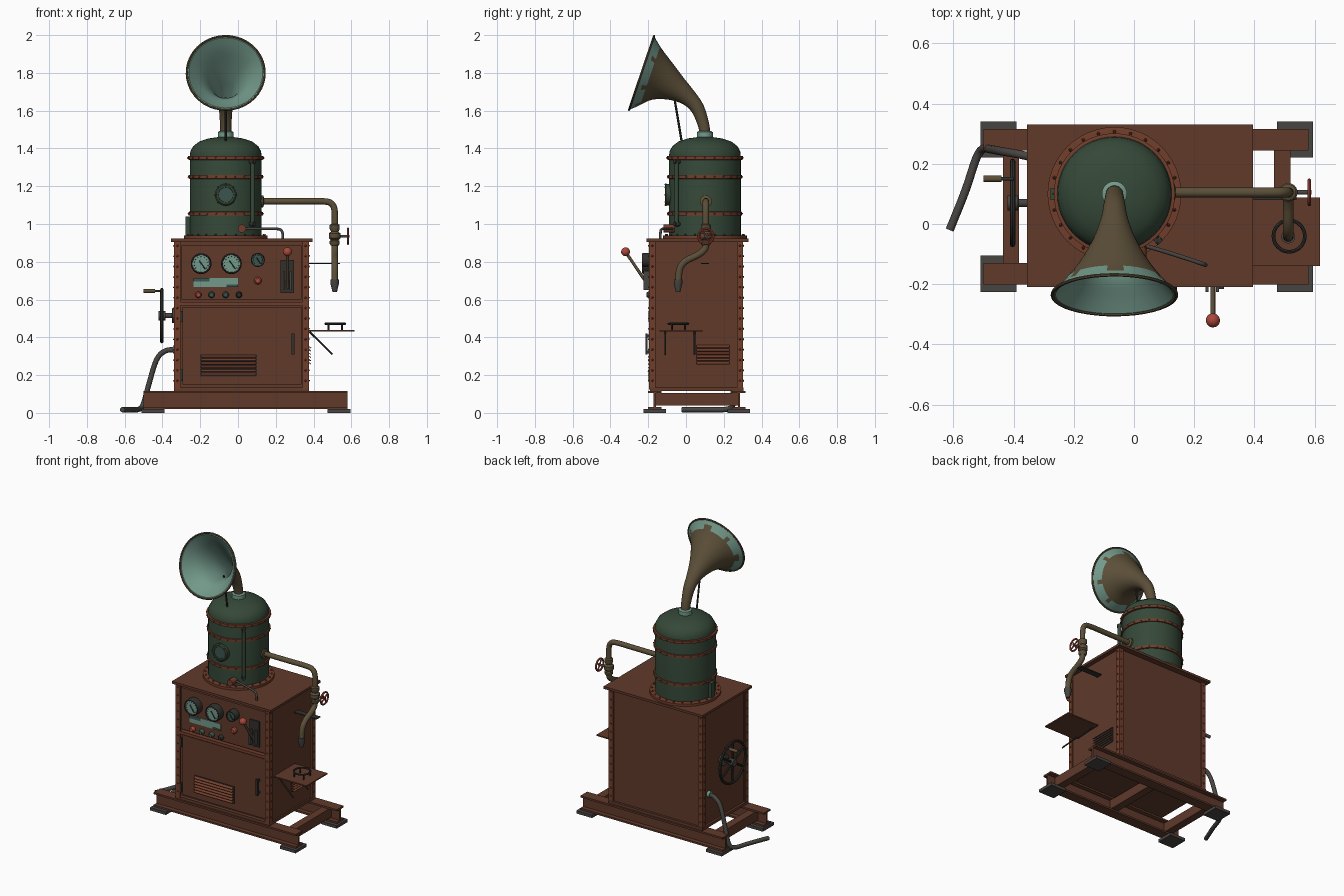
import bpy, bmesh, math
from mathutils import Vector, Matrix

if "Cube" in bpy.data.objects:
    bpy.data.objects.remove(bpy.data.objects["Cube"])
made = []


def material(name, code):
    lin = [(int(code[i:i + 2], 16) / 255) ** 2.2 for i in (0, 2, 4)] + [1]
    m = bpy.data.materials.new(name)
    m.use_nodes = True
    m.diffuse_color = lin
    m.node_tree.nodes["Principled BSDF"].inputs["Base Color"].default_value = lin
    return m


RUST = material("rust brown", "603C2E")
BAND = material("red rust", "70402F")
GREEN = material("tank green", "384A3B")
BRASS = material("aged brass", "5C503B")
TEAL = material("pale patina", "73988A")
RED = material("faded red", "A84A3E")
IRON = material("dark iron", "343330")
STEEL = material("grey steel", "494643")
MOSS = material("dark patina", "3F5650")


def finish(name, bm, *mats):
    bmesh.ops.recalc_face_normals(bm, faces=bm.faces)
    me = bpy.data.meshes.new(name)
    bm.to_mesh(me)
    bm.free()
    for m in mats:
        me.materials.append(m)
    ob = bpy.data.objects.new(name, me)
    bpy.context.collection.objects.link(ob)
    made.append(ob)
    return ob


def boxes(name, mat, *spans):
    """Each span is x0, x1, y0, y1, z0, z1."""
    bm = bmesh.new()
    for a, b, c, d, e, f in spans:
        place = Matrix.Translation(((a + b) / 2, (c + d) / 2, (e + f) / 2))
        bmesh.ops.create_cube(bm, size=1, matrix=place @ Matrix.Diagonal((b - a, d - c, f - e, 1)))
    return finish(name, bm, mat)


def loft(name, rings, mats, loop=False, rule=None):
    bm = bmesh.new()
    vs = [[bm.verts.new(p) for p in r] for r in rings]
    n = len(vs[0])
    for i in range(len(vs) if loop else len(vs) - 1):
        a, b = vs[i], vs[(i + 1) % len(vs)]
        for j in range(n):
            k = (j + 1) % n
            f = bm.faces.new((a[j], a[k], b[k], b[j]))
            f.material_index = rule(i, j) if rule else 0
    if not loop:
        bm.faces.new(vs[0])
        bm.faces.new(vs[-1])
    return finish(name, bm, *mats)


def ring(c, axis, side, r, n):
    up = axis.cross(side)
    turns = [2 * math.pi * j / n for j in range(n)]
    return [c + r * (math.cos(t) * side + math.sin(t) * up) for t in turns]


def lathe(name, mat, base, axis, profile, n=32, loop=False):
    """Profile is (radius, distance along axis)."""
    axis = Vector(axis).normalized()
    side = axis.orthogonal().normalized()
    return loft(name, [ring(Vector(base) + axis * h, axis, side, r, n) for r, h in profile], [mat], loop)


def rod(name, mat, a, b, r, n=12):
    d = Vector(b) - Vector(a)
    return lathe(name, mat, a, d, [(r, 0), (r, d.length)], n)


def hoop(name, mat, base, axis, big, small):
    turns = [math.pi * k / 4 for k in range(8)]
    return lathe(name, mat, base, axis, [(big + small * math.cos(t), small * math.sin(t)) for t in turns], 40, True)


def smooth_path(pts, steps=4):
    """Passes a soft curve through the points, which may carry a radius as a fourth value."""
    pts = [Vector(p) for p in pts]
    ext = [2 * pts[0] - pts[1]] + pts + [2 * pts[-1] - pts[-2]]
    out = []
    for a, b, c, d in zip(ext, ext[1:], ext[2:], ext[3:]):
        for s in range(steps):
            t = s / steps
            out.append(b + (c - a) * t / 2 + (2 * a - 5 * b + 4 * c - d) * t * t / 2
                       + (3 * b - a - 3 * c + d) * t ** 3 / 2)
    return out + [pts[-1]]


def sweep_rings(pts, n=16):
    path = [Vector(p[:3]) for p in pts]
    rings, side = [], None
    for i, c in enumerate(path):
        t = (path[min(i + 1, len(path) - 1)] - path[max(i - 1, 0)]).normalized()
        side = t.orthogonal() if side is None else side - t * side.dot(t)
        side.normalize()
        rings.append(ring(c, t, side, pts[i][3], n))
    return rings


def tube(name, mat, pts, r):
    return loft(name, sweep_rings(smooth_path([(*p, r) for p in pts]), 14), [mat])


def rivets(name, mat, spots, r=0.006):
    bm = bmesh.new()
    for p in spots:
        bmesh.ops.create_icosphere(bm, subdivisions=1, radius=r, matrix=Matrix.Translation(p))
    return finish(name, bm, mat)


def around(r, z, count):
    return [(TX + r * math.cos(2 * math.pi * k / count), TY + r * math.sin(2 * math.pi * k / count), z)
            for k in range(count)]


TX, TY = -0.065, 0.10

# Base frame: two I-beams, cross members and feet
for label, y in (("front", -0.165), ("back", 0.28)):
    boxes(label + "_base_beam", RUST, (-0.5, 0.58, y - 0.036, y + 0.036, 0.105, 0.117),
          (-0.5, 0.58, y - 0.036, y + 0.036, 0.02, 0.032), (-0.5, 0.58, y - 0.006, y + 0.006, 0.03, 0.11))
    for end, x in (("right", -0.45), ("left", 0.535)):
        boxes(f"{label}_{end}_foot", STEEL, (x - 0.06, x + 0.06, y - 0.06, y + 0.06, 0, 0.02))
for x in (-0.408, 0.04, 0.492):
    boxes("cross_beam", RUST, (x - 0.027, x + 0.027, -0.16, 0.275, 0.04, 0.105))

# Cabinet shell, corner posts and top
boxes("cabinet_body", RUST, (-0.325, 0.365, -0.165, 0.29, 0.125, 0.91))
boxes("cabinet_sill", RUST, (-0.34, 0.375, -0.19, 0.305, 0.117, 0.135))
boxes("cabinet_top", RUST, (-0.355, 0.395, -0.21, 0.33, 0.906, 0.922))
for x, sx in ((-0.338, 1), (0.375, -1)):
    for y, sy in ((-0.195, 1), (0.303, -1)):
        xs, ys = sorted((x, x + sx * 0.033)), sorted((y, y + sy * 0.033))
        xt, yt = sorted((x, x + sx * 0.008)), sorted((y, y + sy * 0.008))
        boxes("corner_post", BAND, (*xs, *yt, 0.125, 0.906), (*xt, *ys, 0.125, 0.906))
        heights = [0.17 + 0.055 * k for k in range(14)]
        rivets("post_rivets", BAND, [(x + sx * 0.017, y, z) for z in heights] + [(x, y + sy * 0.017, z) for z in heights])
boxes("control_panel", RUST, (-0.3, 0.337, -0.185, -0.16, 0.6, 0.885))
boxes("panel_divider", BAND, (-0.305, 0.342, -0.195, -0.16, 0.568, 0.588))
boxes("door", RUST, (-0.295, 0.335, -0.183, -0.16, 0.15, 0.56))
boxes("door_hinges", IRON, (-0.306, -0.292, -0.198, -0.18, 0.17, 0.23), (-0.306, -0.292, -0.198, -0.18, 0.48, 0.54))
boxes("door_handle", IRON, (0.282, 0.298, -0.215, -0.203, 0.31, 0.42),
      (0.284, 0.296, -0.205, -0.18, 0.315, 0.33), (0.284, 0.296, -0.205, -0.18, 0.4, 0.415))


def louvres(name, count, slat):
    bm = bmesh.new()
    for k in range(count):
        place, size, tilt = slat(k)
        bmesh.ops.create_cube(bm, size=1, matrix=Matrix.Translation(place) @ tilt @ Matrix.Diagonal((*size, 1)))
    finish(name, bm, BAND)


boxes("door_vent_back", IRON, (-0.2, 0.1, -0.188, -0.18, 0.192, 0.31))
louvres("door_louvres", 6, lambda k: ((-0.05, -0.193, 0.205 + 0.019 * k), (0.29, 0.02, 0.005),
                                      Matrix.Rotation(0.6, 4, 'X')))
boxes("side_vent_back", IRON, (0.36, 0.37, 0.055, 0.23, 0.255, 0.355))
louvres("side_louvres", 6, lambda k: ((0.377, 0.142, 0.265 + 0.017 * k), (0.024, 0.175, 0.004),
                                      Matrix.Rotation(0.6, 4, 'Y')))

# Gauges, plate, knobs and buttons on the panel
for x, z, r in ((-0.195, 0.79, 0.055), (-0.035, 0.79, 0.055), (0.105, 0.81, 0.037)):
    lathe("gauge_case", IRON, (x, -0.18, z), (0, -1, 0),
          [(r, 0), (r, 0.045), (r * 0.93, 0.053), (r * 0.84, 0.053), (r * 0.82, 0.043)])
    lathe("gauge_face", TEAL if r > 0.04 else MOSS, (x, -0.22, z), (0, -1, 0), [(r * 0.83, 0), (r * 0.83, 0.006)])
    rod("gauge_needle", IRON, (x - r * 0.2, -0.228, z + r * 0.3), (x + r * 0.4, -0.228, z - r * 0.55), 0.003, 6)
    dirs = [math.radians(a) for a in range(-40, 221, 26)]
    rivets("gauge_marks", IRON, [(x + r * 0.68 * math.cos(a), -0.226, z + r * 0.68 * math.sin(a)) for a in dirs], 0.003)
boxes("name_plate", TEAL, (-0.235, 0, -0.191, -0.18, 0.667, 0.715))
boxes("name_plate_tarnish", MOSS, (-0.235, -0.15, -0.193, -0.18, 0.695, 0.715), (-0.06, 0, -0.193, -0.18, 0.667, 0.68))
for x, mat in ((-0.21, RED), (-0.14, MOSS), (-0.065, MOSS), (0.005, IRON)):
    lathe("panel_knob", mat, (x, -0.18, 0.625), (0, -1, 0), [(0.017, 0), (0.017, 0.02), (0.011, 0.03)], 20)
lathe("stop_button", RED, (0.105, -0.18, 0.70), (0, -1, 0), [(0.02, 0), (0.02, 0.02), (0.012, 0.03)], 20)

# Lever with ball grip
boxes("lever_plate", IRON, (0.225, 0.296, -0.194, -0.18, 0.635, 0.81))
boxes("lever_guides", STEEL, (0.237, 0.247, -0.225, -0.19, 0.65, 0.75), (0.273, 0.283, -0.225, -0.19, 0.65, 0.75))
rod("lever_arm", BRASS, (0.262, -0.19, 0.66), (0.262, -0.315, 0.845), 0.008)
rivets("lever_ball", RED, [(0.262, -0.32, 0.853)], 0.023)
ball = bmesh.new()
bmesh.ops.create_uvsphere(ball, u_segments=20, v_segments=12, radius=0.0235, matrix=Matrix.Translation((0.262, -0.32, 0.853)))
finish("lever_grip", ball, RED)

# Tank with bands and porthole
lathe("tank", GREEN, (TX, TY, 0), (0, 0, 1), [(0.19, 0.92), (0.19, 1.36), (0.187, 1.385), (0.172, 1.412),
                                             (0.14, 1.437), (0.09, 1.453), (0.04, 1.46)], 48)
lathe("tank_flange", BAND, (TX, TY, 0.92), (0, 0, 1), [(0.222, 0), (0.222, 0.018), (0.19, 0.02)], 48)
rivets("flange_rivets", BAND, around(0.207, 0.942, 24))
for z, r in ((1.055, 0.197), (1.25, 0.197), (1.35, 0.201)):
    lathe("tank_band", BAND, (TX, TY, z), (0, 0, 1), [(0.188, -0.011), (r, -0.009), (r, 0.009), (0.188, 0.011)], 48)
    rivets("band_rivets", BAND, around(r, z, 24), 0.005)
lathe("porthole_frame", GREEN, (TX, -0.08, 1.155), (0, -1, 0), [(0.058, 0), (0.058, 0.025), (0.05, 0.032), (0.04, 0.032), (0.038, 0.022)])
lathe("porthole_glass", MOSS, (TX, -0.095, 1.155), (0, -1, 0), [(0.039, 0), (0.039, 0.012)])
rivets("porthole_bolts", BAND, [(TX + 0.055 * math.cos(k * math.pi / 4), -0.108, 1.155 + 0.055 * math.sin(k * math.pi / 4))
                                for k in range(8)])
rod("sight_tube", GREEN, (0.078, -0.05, 0.99), (0.078, -0.05, 1.34), 0.012)
for z in (1.0, 1.33):
    rod("sight_fitting", IRON, (0.05, -0.02, z), (0.088, -0.062, z), 0.012)
boxes("tank_side_box", GREEN, (-0.277, -0.24, 0.08, 0.12, 0.94, 1.04))

# Drain tap
rod("drain_valve", BAND, (0.02, -0.12, 0.975), (0.02, -0.06, 0.975), 0.022)
tube("drain_pipe", STEEL, [(0.03, -0.07, 0.975), (0.13, -0.1, 0.975), (0.215, -0.128, 0.973), (0.235, -0.135, 0.955),
                           (0.237, -0.136, 0.92)], 0.007)

# Horn: thin shell with patinated lip and throat
lathe("horn_collar", TEAL, (TX, TY, 1.45), (0, 0, 1), [(0.042, 0), (0.042, 0.036), (0.033, 0.042)])
spine = smooth_path([(TX, 0.10, 1.46, 0.029), (TX, 0.094, 1.52, 0.03), (TX, 0.062, 1.61, 0.036), (TX, 0.012, 1.67, 0.046),
                     (TX, -0.06, 1.722, 0.074), (TX, -0.145, 1.768, 0.125), (TX, -0.235, 1.80, 0.206)])
inner = [Vector((*p[:3], p[3] * 0.96 - 0.002)) for p in spine]
count = len(spine)
loft("horn", sweep_rings(spine, 40) + sweep_rings(inner, 40)[::-1], [BRASS, TEAL],
     rule=lambda i, j: int(i >= count - 2 - round(0.7 + 0.7 * math.sin(j * 1.7) * math.cos(j * 0.6))))
mouth = spine[-1] - spine[-2]
hoop("horn_rim", BRASS, spine[-1][:3], mouth[:3], 0.206, 0.006)
rod("horn_stay", IRON, (TX, -0.02, 1.42), (TX, -0.062, 1.67), 0.006, 8)

# Outlet pipe, valve and spout
lathe("pipe_flange", BRASS, (0.115, 0.105, 1.12), (1, 0, 0), [(0.032, 0), (0.032, 0.018), (0.02, 0.022)], 20)
tube("outlet_pipe", BRASS, [(0.12, 0.105, 1.12), (0.3, 0.105, 1.12), (0.45, 0.105, 1.12), (0.495, 0.105, 1.107),
                            (0.512, 0.105, 1.065), (0.512, 0.105, 0.95)], 0.017)
lathe("valve_body", BRASS, (0.512, 0.105, 0.885), (0, 0, 1), [(0.02, 0), (0.027, 0.01), (0.027, 0.025), (0.02, 0.03),
      (0.031, 0.04), (0.031, 0.065), (0.02, 0.075), (0.027, 0.09), (0.027, 0.11), (0.019, 0.115)], 20)
rod("valve_stem", STEEL, (0.52, 0.105, 0.935), (0.59, 0.105, 0.935), 0.008)
hoop("valve_wheel", RED, (0.582, 0.105, 0.935), (1, 0, 0), 0.04, 0.006)
tube("spout", BRASS, [(0.512, 0.105, 0.9), (0.512, 0.098, 0.865), (0.512, 0.06, 0.835), (0.512, 0.0, 0.805),
                      (0.512, -0.032, 0.765), (0.512, -0.042, 0.69)], 0.018)
lathe("spout_tip", STEEL, (0.512, -0.042, 0.705), (0, 0, -1), [(0.023, 0), (0.023, 0.02), (0.012, 0.065)], 20)
boxes("pipe_strap", IRON, (0.37, 0.54, 0.08, 0.122, 0.787, 0.793))


# Wheel spokes, shared by the valve wheel and crank wheel
def spokes(name, mat, x, y, z, r, size, n):
    for k in range(n):
        a = 2 * math.pi * k / n + 0.55
        rod(name, mat, (x, y, z), (x, y + r * math.cos(a), z + r * math.sin(a)), size, 8)


spokes("valve_spoke", RED, 0.582, 0.105, 0.935, 0.04, 0.005, 4)
spokes("crank_spoke", IRON, -0.403, 0.07, 0.515, 0.138, 0.008, 6)
hoop("crank_wheel", IRON, (-0.403, 0.07, 0.515), (1, 0, 0), 0.138, 0.009)
lathe("crank_hub", STEEL, (-0.42, 0.07, 0.515), (1, 0, 0), [(0.025, 0), (0.025, 0.035), (0.014, 0.036), (0.014, 0.07),
                                                            (0.04, 0.072), (0.04, 0.095)], 20)
rod("crank_pin", IRON, (-0.4, 0.15, 0.645), (-0.45, 0.15, 0.645), 0.006)
rod("crank_grip", BRASS, (-0.44, 0.15, 0.645), (-0.5, 0.15, 0.645), 0.011)

# Waste hose
rod("hose_flange", TEAL, (-0.345, 0.22, 0.335), (-0.325, 0.22, 0.335), 0.022)
tube("waste_hose", STEEL, [(-0.33, 0.22, 0.335), (-0.385, 0.232, 0.328), (-0.432, 0.24, 0.28), (-0.475, 0.248, 0.14),
                           (-0.5, 0.25, 0.05), (-0.523, 0.22, 0.02), (-0.56, 0.11, 0.017), (-0.612, -0.02, 0.017)], 0.014)

# Side shelf with braces and a trivet
boxes("side_shelf", RUST, (0.37, 0.618, -0.14, 0.088, 0.43, 0.438))
for y in (-0.11, 0.045):
    rod("shelf_brace", IRON, (0.378, y, 0.43), (0.5, y, 0.31), 0.005, 8)
hoop("trivet_ring", IRON, (0.515, -0.04, 0.472), (0, 0, 1), 0.052, 0.006)
for a in (0.8, 2.4, 3.9, 5.5):
    x, y = 0.515 + 0.05 * math.cos(a), -0.04 + 0.05 * math.sin(a)
    rod("trivet_leg", IRON, (x, y, 0.436), (x, y, 0.472), 0.005, 8)

# Soft shading with sharp edges kept
bpy.ops.object.select_all(action='DESELECT')
for ob in made:
    ob.select_set(True)
bpy.context.view_layer.objects.active = made[0]
bpy.ops.object.shade_smooth_by_angle(angle=math.radians(35))
